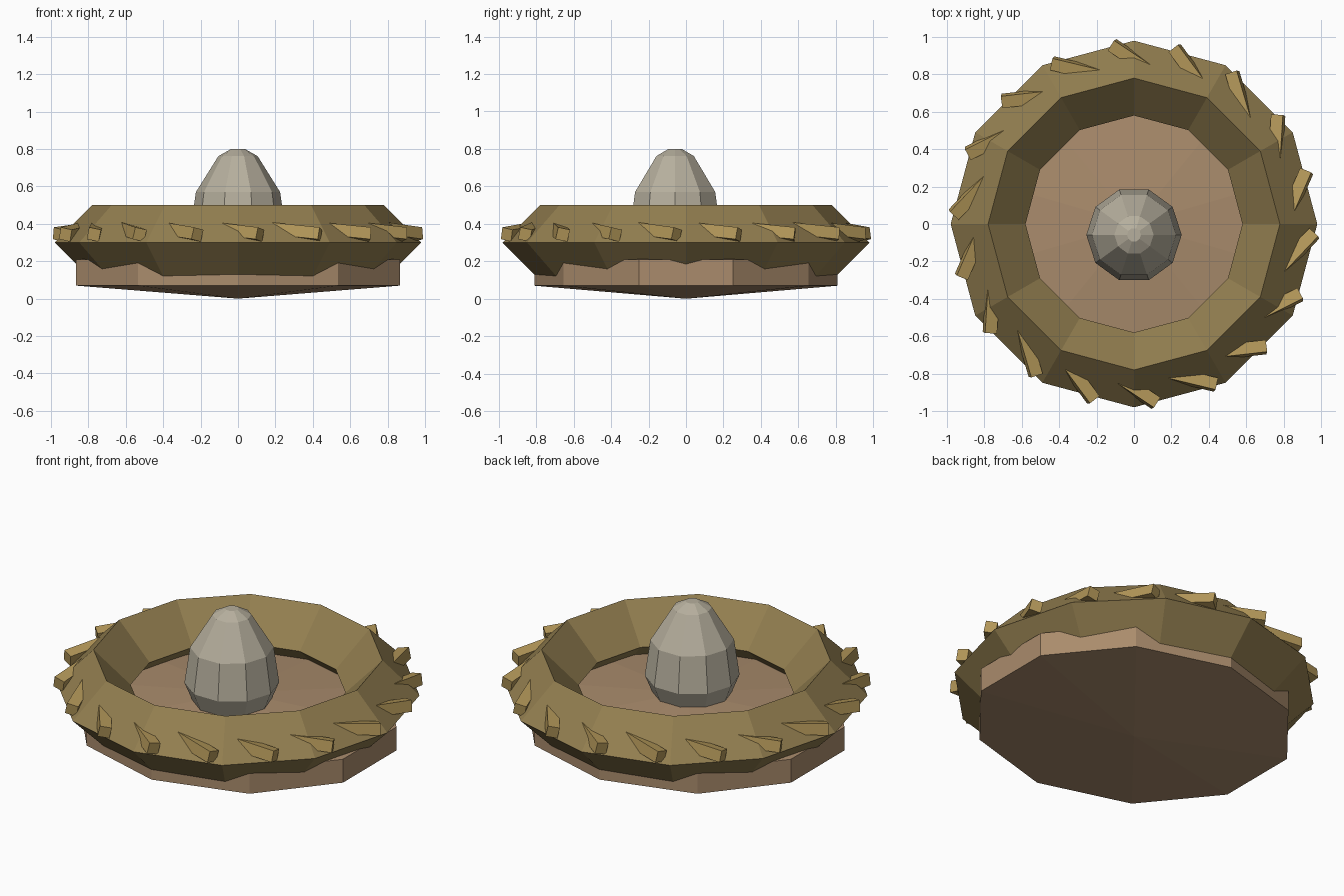
import bpy, bmesh
from math import cos, sin, pi, radians
from mathutils import Vector, Matrix

if "Cube" in bpy.data.objects:
    bpy.data.objects.remove(bpy.data.objects["Cube"])


def paint(obj, name, rgb):
    mat = bpy.data.materials.get(name) or bpy.data.materials.new(name)
    mat.diffuse_color = (*rgb, 1)
    mat.use_nodes = True
    mat.node_tree.nodes["Principled BSDF"].inputs["Base Color"].default_value = mat.diffuse_color
    obj.data.materials.append(mat)


# Squashed ten-sided floor of the nest
bpy.ops.mesh.primitive_uv_sphere_add(segments=10, ring_count=3, radius=1, location=(0, 0, 0.139))
base = bpy.context.object
base.name = "nest_floor"
base.scale = (1.05, 0.935, 0.139)
paint(base, "dry_mud", (0.40, 0.26, 0.15))

# Woven rim: low-poly ring with a diamond cross-section
bpy.ops.mesh.primitive_torus_add(major_segments=12, minor_segments=4,
                                 major_radius=0.78, minor_radius=0.2, location=(0, 0, 0.3))
rim = bpy.context.object
rim.name = "nest_rim"
paint(rim, "straw", (0.29, 0.21, 0.08))

# Egg: lathed ten-sided profile
bm = bmesh.new()
profile = [(0, 0.22), (0.21, 0.25), (0.255, 0.36), (0.225, 0.57), (0.105, 0.762), (0.037, 0.80), (0, 0.80)]
verts = [bm.verts.new((r, 0, z)) for r, z in profile]
edges = [bm.edges.new(p) for p in zip(verts, verts[1:])]
bmesh.ops.spin(bm, geom=verts + edges, axis=(0, 0, 1), cent=(0, 0, 0), angle=2 * pi, steps=10)
bmesh.ops.remove_doubles(bm, verts=bm.verts, dist=0.001)
bmesh.ops.recalc_face_normals(bm, faces=bm.faces)
mesh = bpy.data.meshes.new("egg")
bm.to_mesh(mesh)
bm.free()
egg = bpy.data.objects.new("egg", mesh)
egg.location.y = -0.058
bpy.context.collection.objects.link(egg)
paint(egg, "eggshell", (0.47, 0.43, 0.34))

# Square twigs poking out of the rim at a slant
LENGTH = 0.29
for i in range(18):
    a = radians(20 * i - 3)
    radial = Vector((cos(a), sin(a), 0))
    tangent = Vector((sin(a), -cos(a), 0))
    direction = (-0.65 * radial + 0.76 * tangent + Vector((0, 0, 0.1))).normalized()
    side = Vector((0, 0, 1)).cross(direction).normalized()
    up = direction.cross(side)
    end = 0.965 * radial + Vector((0, 0, 0.343))
    center = end + direction * LENGTH / 2
    rot = Matrix((direction, side, up)).transposed().to_4x4()
    roll = Matrix.Rotation(radians(12), 4, 'X')
    bpy.ops.mesh.primitive_cube_add(size=1)
    twig = bpy.context.object
    twig.name = f"twig_{i + 1}"
    twig.matrix_world = Matrix.Translation(center) @ rot @ roll @ Matrix.Diagonal((LENGTH, 0.065, 0.065, 1))
    paint(twig, "twig_wood", (0.45, 0.31, 0.10))
